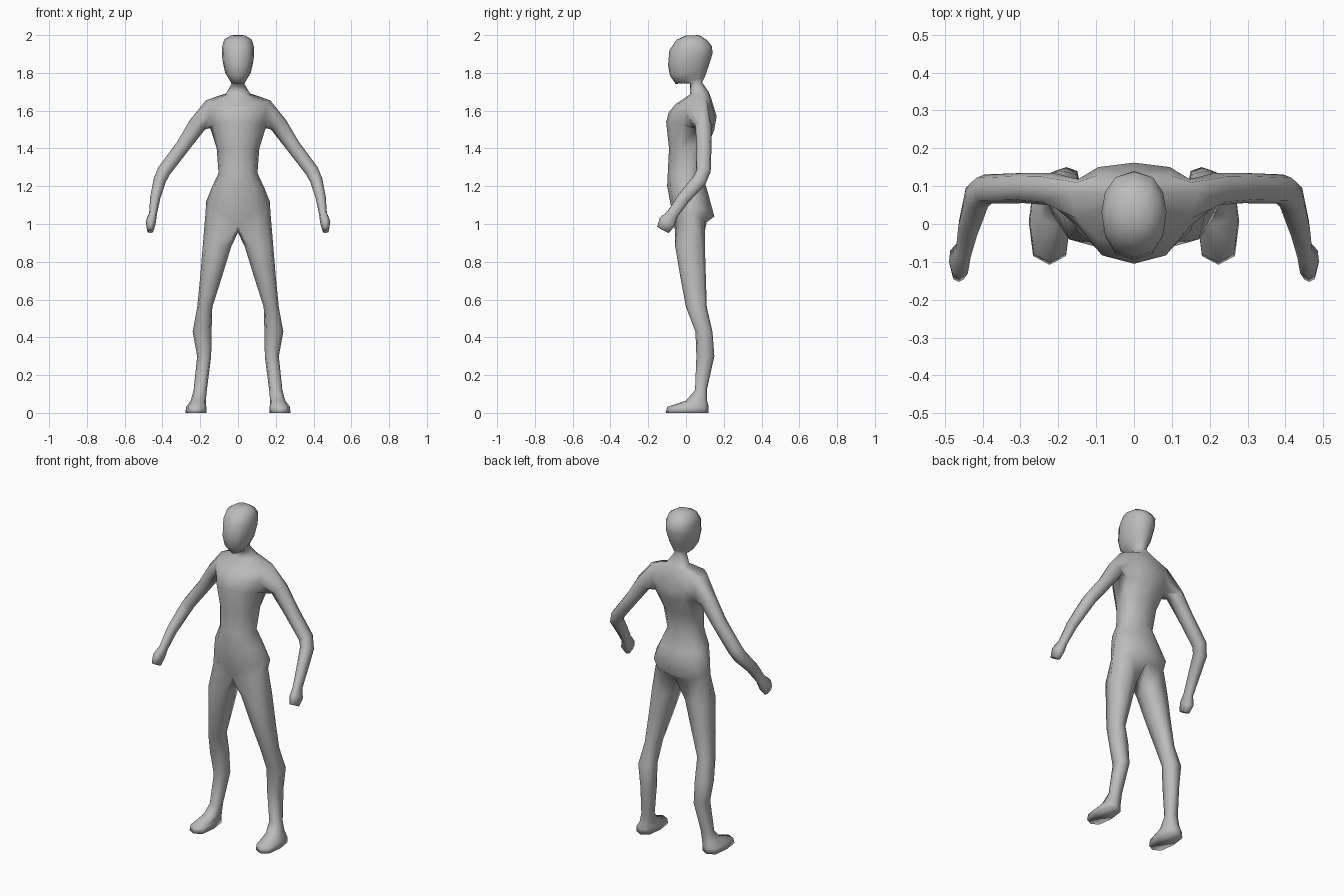
import bpy, bmesh
from math import sin, cos, pi
from mathutils import Vector

cube = bpy.data.objects.get("Cube")
if cube:
    bpy.data.objects.remove(cube, do_unlink=True)

grey = bpy.data.materials.new("plain grey")
grey.use_nodes = True
colour = (0.5, 0.5, 0.5, 1)
grey.diffuse_color = colour
grey.node_tree.nodes["Principled BSDF"].inputs["Base Color"].default_value = colour

bm = bmesh.new()


def half_ring(z_front, z_side, z_back, y_front, y_side, y_back, width):
    """Seven points from the front centre line round the left side to the back."""
    verts = []
    for i in range(7):
        a = i * pi / 6
        c = cos(a)
        y_end, z_end = (y_front, z_front) if c > 0 else (y_back, z_back)
        x = 0 if i in (0, 6) else width * sin(a) ** 0.8
        y = y_side + (y_end - y_side) * abs(c)
        z = z_side + (z_end - z_side) * abs(c)
        verts.append(bm.verts.new((x, y, z)))
    return verts


def bridge(a, b, closed=True, skip=()):
    """Join two rings with quads, leaving out the skipped columns."""
    n = len(a)
    for i in range(n if closed else n - 1):
        if i not in skip:
            j = (i + 1) % n
            bm.faces.new((a[i], a[j], b[j], b[i]))


def tube(start, rings):
    """Continue an open loop through the rings and cap the end."""
    for ring in rings:
        bridge(start, ring)
        start = ring
    bm.faces.new(start)


# Torso, neck and head: front, side and back heights, then depths, then half width
trunk = [half_ring(*r) for r in (
    (0.99, 1.06, 1.01, -0.06, 0.03, 0.11, 0.172),     # leg line
    (1.07, 1.12, 1.04, -0.075, 0.04, 0.15, 0.168),    # seat
    (1.2, 1.19, 1.17, -0.1, 0.02, 0.115, 0.14),       # hips
    (1.28, 1.27, 1.27, -0.096, 0.01, 0.085, 0.103),   # waist
    (1.4, 1.4, 1.4, -0.09, 0.03, 0.11, 0.113),        # ribs
    (1.54, 1.51, 1.5, -0.105, 0.06, 0.15, 0.147),     # armpit
    (1.59, 1.59, 1.57, -0.092, 0.075, 0.162, 0.165),  # chest
    (1.635, 1.655, 1.66, -0.055, 0.085, 0.135, 0.17),  # shoulder
    (1.685, 1.685, 1.7, 0.02, 0.08, 0.12, 0.068),     # neck base
    (1.745, 1.74, 1.75, 0.02, 0.05, 0.085, 0.034),    # neck top
    (1.742, 1.76, 1.78, -0.055, 0.025, 0.1, 0.042),   # jaw
    (1.785, 1.8, 1.83, -0.085, 0.02, 0.118, 0.068),   # mouth
    (1.84, 1.87, 1.9, -0.095, 0.02, 0.14, 0.083),     # cheeks
    (1.92, 1.93, 1.94, -0.088, 0.03, 0.138, 0.086),   # brow
    (1.975, 1.975, 1.975, -0.05, 0.03, 0.11, 0.074),  # crown
    (1.997, 1.997, 2.0, -0.005, 0.035, 0.07, 0.04))]
ARMPIT, CHEST, SHOULDER = 5, 6, 7
for k in range(len(trunk) - 1):
    armhole = (2, 3) if k in (ARMPIT, CHEST) else ()
    bridge(trunk[k], trunk[k + 1], closed=False, skip=armhole)
bm.faces.new(trunk[-1])

# Arm: centre, half depth, half thickness of each ring
arm = ((0.215, 0.092, 1.525, 0.043, 0.047),
       (0.29, 0.095, 1.415, 0.04, 0.038),
       (0.392, 0.092, 1.28, 0.039, 0.036),
       (0.415, 0.07, 1.23, 0.039, 0.033),
       (0.438, -0.01, 1.14, 0.034, 0.027),
       (0.45, -0.07, 1.055, 0.03, 0.021),
       (0.462, -0.1, 1.01, 0.045, 0.027),
       (0.464, -0.122, 0.968, 0.035, 0.018))
square = ((-1, -1), (0, -1), (1, -1), (1, 0), (1, 1), (0, 1), (-1, 1), (-1, 0))
centres = [Vector(r[:3]) for r in arm]
arm_rings = []
for k, centre in enumerate(centres):
    along = (centres[min(k + 1, len(arm) - 1)] - centres[max(k - 1, 0)]).normalized()
    u = Vector((0, 1, 0))
    u = (u - along * u.dot(along)).normalized()
    v = along.cross(u)
    ring = []
    for p, q in square:
        f = 0.77 if p and q else 1
        ring.append(bm.verts.new(centre + u * p * f * arm[k][3] + v * q * f * arm[k][4]))
    arm_rings.append(ring)
low, mid, top = trunk[ARMPIT], trunk[CHEST], trunk[SHOULDER]
tube([low[2], low[3], low[4], mid[4], top[4], top[3], top[2], mid[2]], arm_rings)

# Leg and foot: height, inner and outer x, front and back y of each ring
leg_rings = []
for z, x0, x1, y0, y1 in ((0.88, 0.036, 0.187, -0.057, 0.1),
                          (0.72, 0.085, 0.2, -0.03, 0.105),
                          (0.56, 0.136, 0.216, 0, 0.11),
                          (0.43, 0.14, 0.24, 0.05, 0.14),
                          (0.3, 0.142, 0.216, 0.055, 0.15),
                          (0.12, 0.165, 0.235, 0.048, 0.11),
                          (0.065, 0.17, 0.25, 0, 0.112),
                          (0.032, 0.168, 0.275, -0.1, 0.12),
                          (0, 0.168, 0.278, -0.108, 0.12)):
    ring = []
    for i in range(8):
        a = (i - 3) * pi / 4
        f = 1 if i % 2 else 1.12
        ring.append(bm.verts.new(((x0 + x1) / 2 + (x1 - x0) / 2 * f * cos(a),
                                  (y0 + y1) / 2 + (y1 - y0) / 2 * f * sin(a), z)))
    leg_rings.append(ring)
crotch = bm.verts.new((0, 0.03, 0.955))
tube(trunk[0] + [crotch], leg_rings)

# Finish the half body and mirror it
bmesh.ops.recalc_face_normals(bm, faces=bm.faces)
for face in bm.faces:
    face.smooth = True
mesh = bpy.data.meshes.new("body")
bm.to_mesh(mesh)
bm.free()
mesh.materials.append(grey)
body = bpy.data.objects.new("body", mesh)
bpy.context.collection.objects.link(body)
mirror = body.modifiers.new("mirror", "MIRROR")
mirror.use_clip = True
